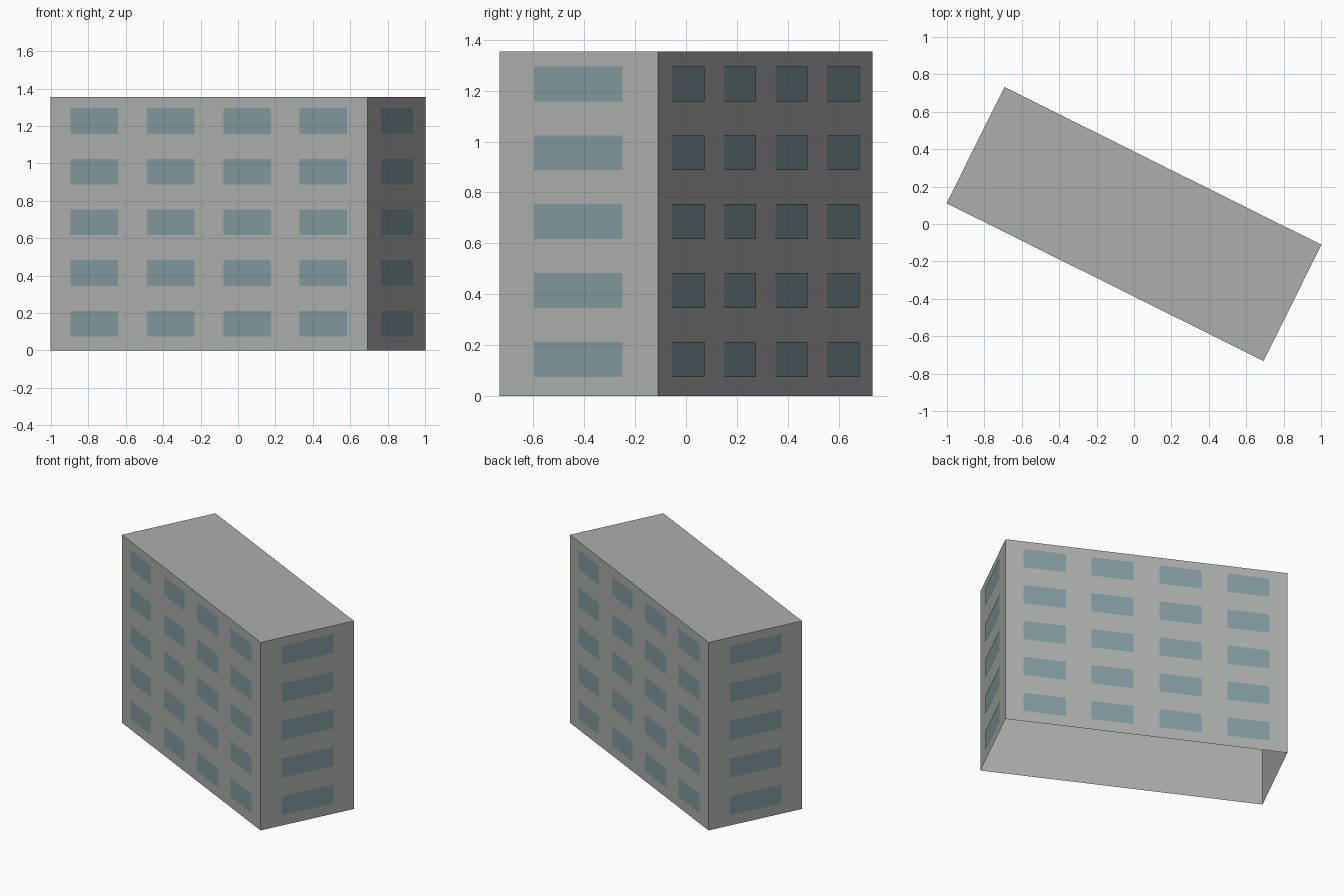
import bpy
import bmesh
import math
from mathutils import Matrix, Vector

if "Cube" in bpy.data.objects:
    bpy.data.objects.remove(bpy.data.objects["Cube"], do_unlink=True)

LENGTH, DEPTH, HEIGHT = 1.893, 0.694, 1.354
FLOORS = 5
FLOOR_HEIGHT = HEIGHT / FLOORS
TURN = Matrix.Rotation(math.radians(-26.45), 4, "Z")


def make_material(name, colour):
    mat = bpy.data.materials.new(name)
    mat.use_nodes = True
    mat.diffuse_color = (*colour, 1)
    mat.node_tree.nodes["Principled BSDF"].inputs["Base Color"].default_value = (*colour, 1)
    return mat


def make_object(name, bm, mat):
    mesh = bpy.data.meshes.new(name)
    bm.to_mesh(mesh)
    bm.free()
    mesh.materials.append(mat)
    obj = bpy.data.objects.new(name, mesh)
    bpy.context.collection.objects.link(obj)
    return obj


concrete = make_material("concrete grey", (0.41, 0.43, 0.41))
glass = make_material("window blue grey", (0.22, 0.325, 0.35))

# Walls and flat roof: a box shell open at the bottom
bm = bmesh.new()
size = Matrix.Diagonal((LENGTH, DEPTH, HEIGHT, 1))
bmesh.ops.create_cube(bm, size=1, matrix=TURN @ Matrix.Translation((0, 0, HEIGHT / 2)) @ size)
bm.normal_update()
bmesh.ops.delete(bm, geom=[f for f in bm.faces if f.normal.z < -0.5], context="FACES_ONLY")
make_object("building_shell", bm, concrete)


# A grid of flat window panes just proud of one wall
def window_wall(name, degrees, distance, centres, width, height=0.137):
    bm = bmesh.new()
    place = TURN @ Matrix.Rotation(math.radians(degrees), 4, "Z")
    for floor in range(FLOORS):
        z = (floor + 0.53) * FLOOR_HEIGHT
        for x in centres:
            corners = [(-1, -1), (1, -1), (1, 1), (-1, 1)]
            bm.faces.new([
                bm.verts.new(place @ Vector((x + sx * width / 2, -distance - 0.003, z + sz * height / 2)))
                for sx, sz in corners])
    make_object(name, bm, glass)


columns = [(i - 1.5) * 0.241 * LENGTH for i in range(4)]
for name, degrees in (("front_windows", 0), ("back_windows", 180)):
    window_wall(name, degrees, DEPTH / 2, columns, 0.15 * LENGTH)
for name, degrees in (("left_windows", 90), ("right_windows", -90)):
    window_wall(name, degrees, LENGTH / 2, [0], 0.56 * DEPTH)
